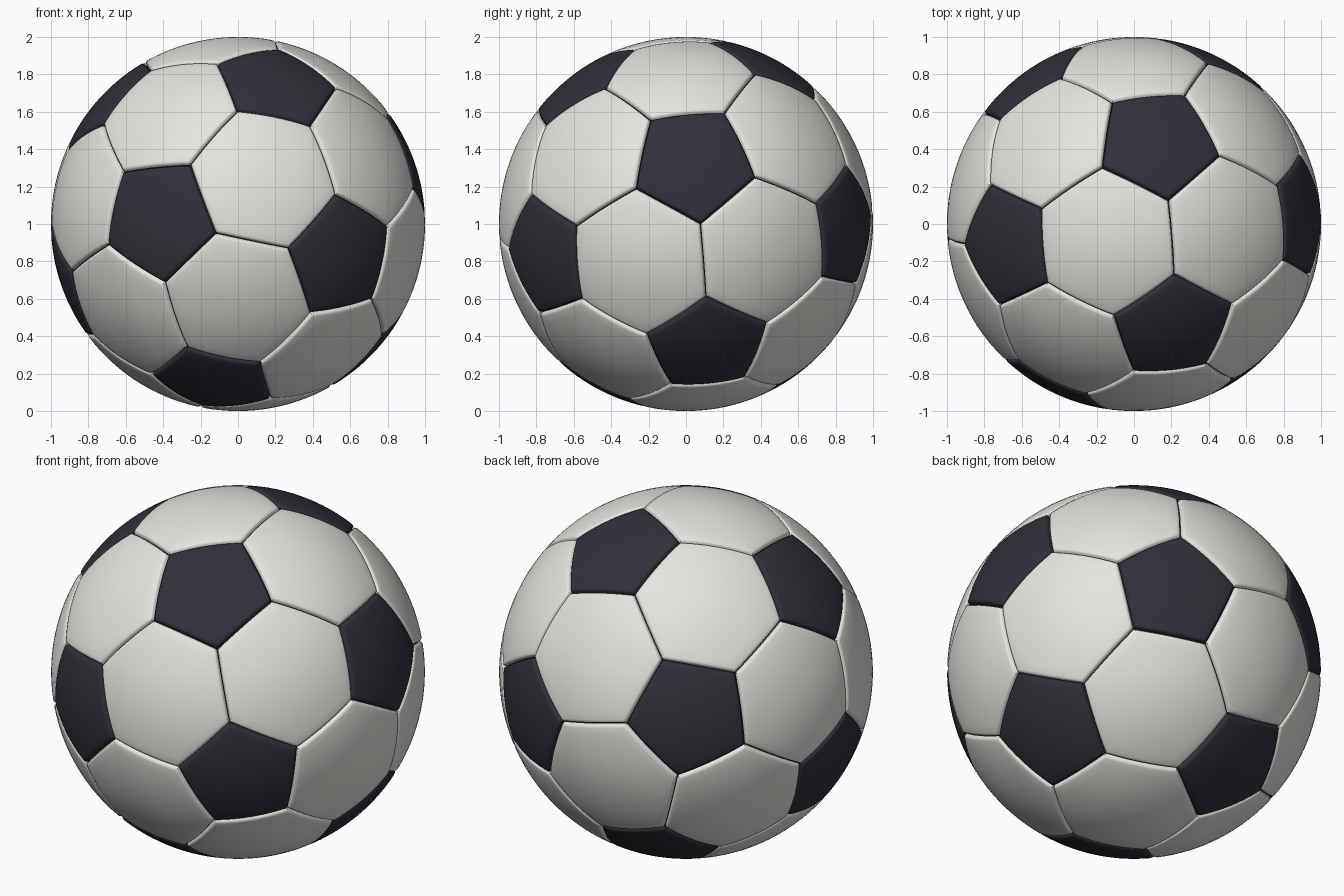
import bpy, bmesh, math
from itertools import combinations
from mathutils import Vector, Matrix

if "Cube" in bpy.data.objects:
    bpy.data.objects.remove(bpy.data.objects["Cube"], do_unlink=True)

SEGMENTS = 12   # divisions along each panel side
INNER_ROWS = 8  # even rows between panel centre and rounded rim
# Rounded rim of a panel: (distance from seam, radius)
RIM = [(0.024, 1.0), (0.013, 0.998), (0.007, 0.992), (0.003, 0.98), (0.0, 0.975)]


def make_material(name, colour):
    mat = bpy.data.materials.new(name)
    mat.use_nodes = True
    mat.diffuse_color = colour
    bsdf = next(n for n in mat.node_tree.nodes if n.type == 'BSDF_PRINCIPLED')
    bsdf.inputs["Base Color"].default_value = colour
    bsdf.inputs["Roughness"].default_value = 0.6
    return mat


white = make_material("warm_white", (0.78, 0.79, 0.74, 1))
dark = make_material("dark_charcoal", (0.03, 0.029, 0.041, 1))

# Orientation: one pentagon axis, and four of its neighbours in clockwise order
pole = Vector((0.218, -0.585, 0.781)).normalized()
ring = [(0.132, 0.458, 0.879), (0.937, 0.039, 0.346),
        (0.576, -0.797, -0.183), (-0.445, -0.895, 0.0245)]
step = math.radians(72)
mean = sum((Matrix.Rotation(step * i, 3, pole) @ Vector(v)
            for i, v in enumerate(ring)), Vector())
side = (mean - pole * mean.dot(pole)).normalized()
first = (pole + 2 * side) / math.sqrt(5)

# Twelve pentagon centres: pole, its five neighbours and their opposites
upper = [pole] + [Matrix.Rotation(step * i, 3, pole) @ first for i in range(5)]
centres = upper + [-v for v in upper]


def adjacent(a, b):
    return abs(a.dot(b) - 1 / math.sqrt(5)) < 0.01


def third(a, b):
    return ((2 * a + b) / 3).normalized()


def pentagon(a):
    near = [b for b in centres if adjacent(a, b)]
    u = (near[0] - a * a.dot(near[0])).normalized()
    w = a.cross(u)
    near.sort(key=lambda b: math.atan2(b.dot(w), b.dot(u)))
    return [third(a, b) for b in near]


def hexagon(a, b, c):
    if (b - a).cross(c - a).dot(a) < 0:
        b, c = c, b
    return [third(p, q) for s, t in ((a, b), (b, c), (c, a)) for p, q in ((s, t), (t, s))]


def add_panel(bm, corners):
    # Concentric rows of points, pushed out to the ball and rounded at the rim
    n = len(corners)
    mid = sum(corners, Vector()) / n
    apothem = ((corners[0] + corners[1]) / 2 - mid).length
    start = 1 - RIM[0][0] / apothem
    rows = [(start * k / INNER_ROWS, 1.0) for k in range(1, INNER_ROWS)]
    rows += [(1 - d / apothem, r) for d, r in RIM]
    outline = [corners[i].lerp(corners[(i + 1) % n], j / SEGMENTS)
               for i in range(n) for j in range(SEGMENTS)]
    count = len(outline)
    previous = None
    hub = bm.verts.new(mid.normalized())
    for t, radius in rows:
        loop = [bm.verts.new(mid.lerp(p, t).normalized() * radius) for p in outline]
        for i in range(count):
            j = (i + 1) % count
            if previous is None:
                face = bm.faces.new((hub, loop[i], loop[j]))
            else:
                face = bm.faces.new((previous[i], loop[i], loop[j], previous[j]))
            # Stitched seam at the bottom of the groove
            face.material_index = 1 if t > 0.9999 else 0
        previous = loop


def build(name, panels, materials):
    bm = bmesh.new()
    for corners in panels:
        add_panel(bm, corners)
    bmesh.ops.remove_doubles(bm, verts=bm.verts, dist=0.0002)
    mesh = bpy.data.meshes.new(name)
    bm.to_mesh(mesh)
    bm.free()
    for mat in materials:
        mesh.materials.append(mat)
    obj = bpy.data.objects.new(name, mesh)
    obj.location.z = 1
    bpy.context.collection.objects.link(obj)
    bpy.ops.object.select_all(action='DESELECT')
    obj.select_set(True)
    bpy.context.view_layer.objects.active = obj
    bpy.ops.object.shade_smooth_by_angle(angle=math.radians(40))


triangles = [t for t in combinations(centres, 3)
             if all(adjacent(a, b) for a, b in combinations(t, 2))]
build("pentagon_panels", [pentagon(a) for a in centres], (dark, dark))
build("hexagon_panels", [hexagon(*t) for t in triangles], (white, dark))
